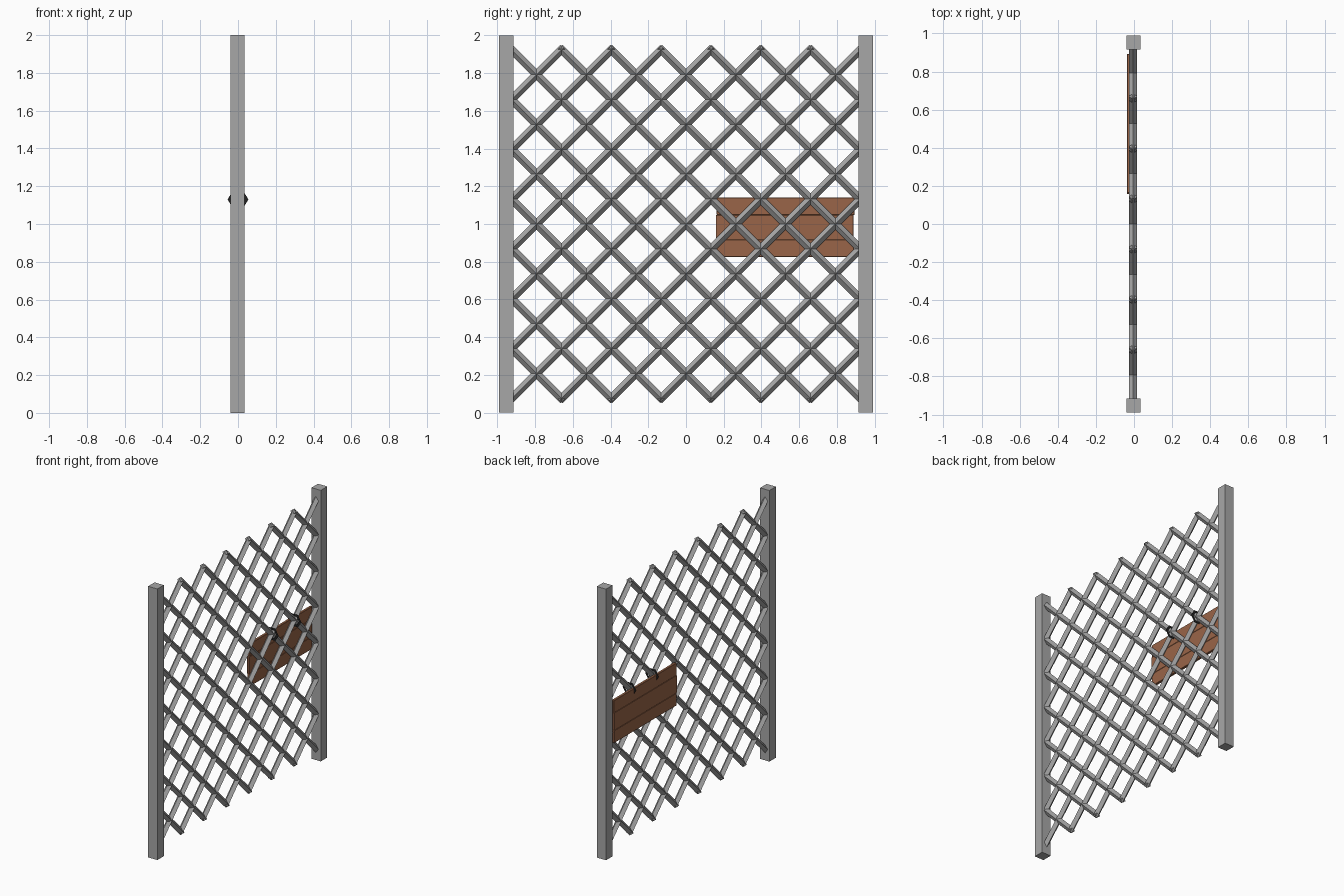
import bpy, bmesh, math
from mathutils import Vector, Matrix

if "Cube" in bpy.data.objects:
    bpy.data.objects.remove(bpy.data.objects["Cube"])

def material(name, color):
    m = bpy.data.materials.new(name)
    m.diffuse_color = (*color, 1)
    m.use_nodes = True
    m.node_tree.nodes["Principled BSDF"].inputs["Base Color"].default_value = m.diffuse_color
    return m

def finish(name, bm, mat=None):
    bmesh.ops.recalc_face_normals(bm, faces=bm.faces)
    me = bpy.data.meshes.new(name)
    bm.to_mesh(me)
    bm.free()
    ob = bpy.data.objects.new(name, me)
    bpy.context.collection.objects.link(ob)
    if mat:
        me.materials.append(mat)
    return ob

def box(name, lo, hi, mat=None, bevel=0):
    bm = bmesh.new()
    lo, hi = Vector(lo), Vector(hi)
    size = hi - lo
    bmesh.ops.create_cube(bm, size=1, matrix=Matrix.Translation((lo + hi) / 2)
                          @ Matrix.Diagonal((*size, 1)))
    if bevel:
        bmesh.ops.bevel(bm, geom=bm.edges[:], offset=bevel, segments=1, affect='EDGES')
    return finish(name, bm, mat)

wood = material("wood", (0.32, 0.13, 0.065))
iron = material("grey_iron", (0.39, 0.39, 0.39))
black = material("black_iron", (0.015, 0.015, 0.015))

# Square end posts
for side, name in ((-1, "left_post"), (1, "right_post")):
    y = side * 0.9525
    box(name, (-0.04, y - 0.0375, 0), (0.035, y + 0.0375, 2), iron)

# Diagonal lattice of four-sided rods set on edge, in a 14 x 14 cell square
CELL, N, R, X, SIDES = 0.132, 7, 0.0215, -0.005, 4

def add_rod(bm, a, b):
    d = (b - a).normalized()
    a, b = a - d * R * 0.7, b + d * R * 0.7
    u = Vector((1, 0, 0))
    v = d.cross(u)
    rings = []
    for p in (a, b):
        rings.append([bm.verts.new(p + R * (math.cos(t) * u + math.sin(t) * v))
                      for t in (i * math.tau / SIDES for i in range(SIDES))])
    for i in range(SIDES):
        j = (i + 1) % SIDES
        bm.faces.new((rings[0][i], rings[0][j], rings[1][j], rings[1][i]))
    bm.faces.new(rings[0])
    bm.faces.new(rings[1])

for slope, name in ((1, "rising_rods"), (-1, "falling_rods")):
    bm = bmesh.new()
    for m in range(-N + 1, N):
        y0, y1 = max(-N, -N - 2 * m), min(N, N - 2 * m)
        ends = [Vector((X, slope * y * CELL, 1 + (y + 2 * m) * CELL)) for y in (y0, y1)]
        add_rod(bm, *ends)
    finish(name, bm, iron)

# Three-plank sign board hung behind the lattice
for name, y0, y1, z0, z1 in (("lower_plank", 0.162, 0.890, 0.825, 0.917),
                             ("middle_plank", 0.158, 0.888, 0.917, 1.048),
                             ("upper_plank", 0.163, 0.893, 1.048, 1.140)):
    box(name, (-0.037, y0, z0), (-0.018, y1, z1), wood, 0.002)

# Two flat hexagonal hanging rings around the lattice crossings
for k, y in enumerate((0.396, 0.66)):
    bm = bmesh.new()
    loops = [[bm.verts.new((r * math.cos(t), y, 1.13 + r * 0.95 * math.sin(t)))
              for r in (0.055, 0.036)] for t in (i * math.pi / 3 for i in range(6))]
    for i in range(6):
        a, b = loops[i], loops[(i + 1) % 6]
        bm.faces.new((a[0], b[0], b[1], a[1]))
    finish(f"hanging_ring_{k + 1}", bm, black)
